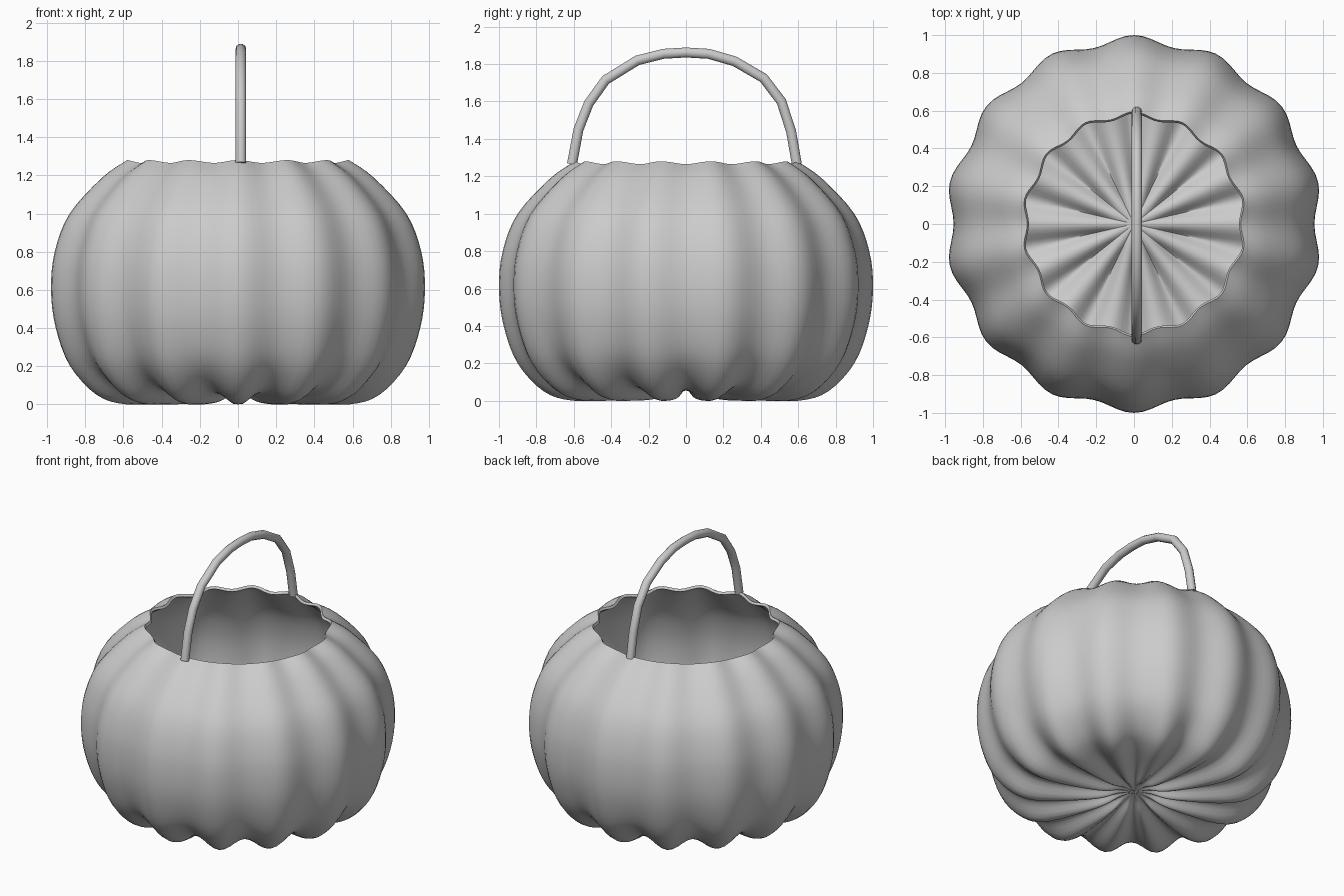
import bpy, bmesh, math

if "Cube" in bpy.data.objects:
    bpy.data.objects.remove(bpy.data.objects["Cube"])

RIBS = 14
SEGS = RIBS * 10
STEPS = 4

# (radius, height) along a rib crest and along the groove between two ribs
CREST = [(0, .065), (.1, .055), (.2, .02), (.35, .003), (.6, 0), (.76, .05), (.9, .2),
         (.975, .4), (1, .6), (.98, .8), (.9, 1.0), (.725, 1.19), (.595, 1.28)]
GROOVE = [(0, .065), (.1, .065), (.2, .06), (.35, .055), (.57, .065), (.72, .11), (.855, .23),
          (.93, .41), (.955, .6), (.937, .8), (.86, 1.0), (.69, 1.185), (.565, 1.265)]


def smooth_path(pts, steps):
    """Catmull-Rom curve through the points."""
    out = []
    p = [pts[0]] + pts + [pts[-1]]
    for i in range(1, len(p) - 2):
        a, b, c, d = p[i - 1:i + 3]
        for s in range(steps):
            t = s / steps
            out.append(tuple(.5 * (2 * b[k] + (c[k] - a[k]) * t
                                   + (2 * a[k] - 5 * b[k] + 4 * c[k] - d[k]) * t * t
                                   + (3 * b[k] - a[k] - 3 * c[k] + d[k]) * t ** 3)
                             for k in range(2)))
    return out + [pts[-1]]


def activate(obj):
    bpy.ops.object.select_all(action='DESELECT')
    obj.select_set(True)
    bpy.context.view_layer.objects.active = obj


# Ribbed pumpkin bowl
crest, groove = smooth_path(CREST, STEPS), smooth_path(GROOVE, STEPS)
bm = bmesh.new()
centre = bm.verts.new((0, 0, CREST[0][1]))
rings = []
for (rc, zc), (rg, zg) in list(zip(crest, groove))[1:]:
    ring = []
    for i in range(SEGS):
        a = 2 * math.pi * i / SEGS
        w = .5 + .5 * math.cos(RIBS * a)
        r, z = rg + (rc - rg) * w, max(0, zg + (zc - zg) * w)
        ring.append(bm.verts.new((r * math.sin(a), -r * math.cos(a), z)))
    rings.append(ring)
for i in range(SEGS):
    j = (i + 1) % SEGS
    bm.faces.new((centre, rings[0][j], rings[0][i]))
    for lo, hi in zip(rings, rings[1:]):
        bm.faces.new((lo[i], lo[j], hi[j], hi[i]))
mesh = bpy.data.meshes.new("pumpkin_bowl")
bm.to_mesh(mesh)
bm.free()
bowl = bpy.data.objects.new("pumpkin_bowl", mesh)
bpy.context.collection.objects.link(bowl)
wall = bowl.modifiers.new("wall", 'SOLIDIFY')
wall.thickness = .018
wall.offset = -1
activate(bowl)
bpy.ops.object.modifier_apply(modifier="wall")
bpy.ops.object.shade_smooth_by_angle(angle=math.radians(50))

# Carrying handle: a round rod bent over the opening
HANDLE = [(-.61, 1.265), (-.605, 1.29), (-.575, 1.45), (-.52, 1.59), (-.43, 1.715), (-.26, 1.82),
          (-.12, 1.855), (0, 1.862), (.12, 1.855), (.26, 1.815), (.415, 1.725), (.51, 1.6),
          (.562, 1.44), (.588, 1.29), (.593, 1.265)]
curve = bpy.data.curves.new("handle", 'CURVE')
curve.dimensions = '3D'
curve.bevel_depth = .028
curve.bevel_resolution = 3
curve.use_fill_caps = True
line = curve.splines.new('POLY')
line.points.add(len(HANDLE) - 1)
for point, (y, z) in zip(line.points, HANDLE):
    point.co = (.015, y, z, 1)
handle = bpy.data.objects.new("handle", curve)
bpy.context.collection.objects.link(handle)
activate(handle)
bpy.ops.object.convert(target='MESH')
bpy.ops.object.shade_smooth_by_angle(angle=math.radians(50))
